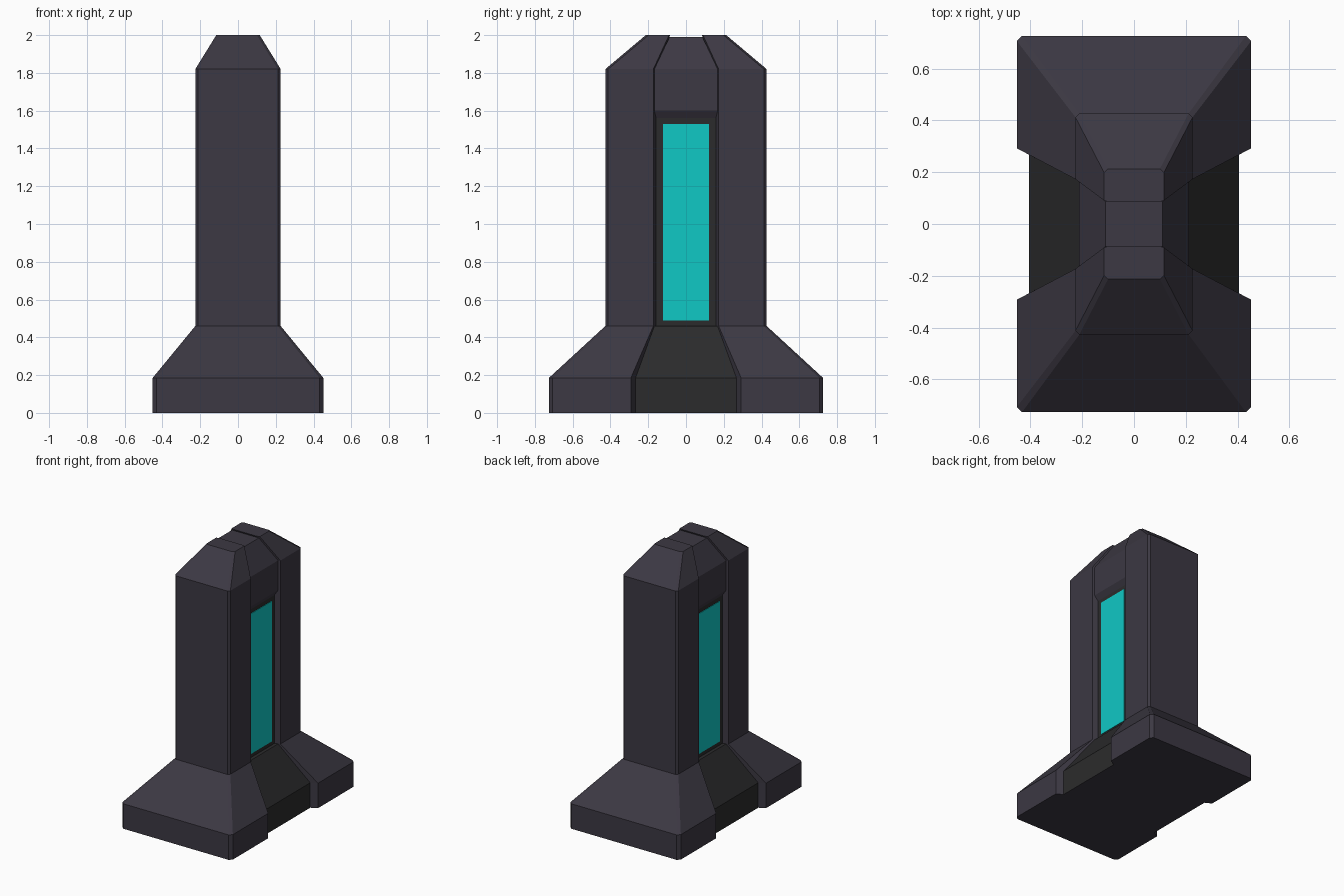
import bpy, bmesh

if "Cube" in bpy.data.objects:
    bpy.data.objects.remove(bpy.data.objects["Cube"])


def material(name, rgb):
    m = bpy.data.materials.new(name)
    m.diffuse_color = (*rgb, 1)
    m.use_nodes = True
    m.node_tree.nodes["Principled BSDF"].inputs["Base Color"].default_value = m.diffuse_color
    return m


BODY = material("dark_violet_metal", (0.045, 0.040, 0.056))
DARK = material("black_metal", (0.024, 0.024, 0.025))
GLOW = material("teal_light", (0.005, 0.58, 0.56))


def loft(name, rings, mats, band_mats=None):
    """Skin a stack of equal-length rings of points and cap both ends."""
    bm = bmesh.new()
    loops = [[bm.verts.new(p) for p in ring] for ring in rings]
    n = len(loops[0])
    for b, (lo, hi) in enumerate(zip(loops, loops[1:])):
        for i in range(n):
            j = (i + 1) % n
            f = bm.faces.new((lo[i], lo[j], hi[j], hi[i]))
            f.material_index = band_mats[b] if band_mats else 0
    bm.faces.new(loops[0][::-1])
    bm.faces.new(loops[-1])
    bmesh.ops.recalc_face_normals(bm, faces=bm.faces)
    mesh = bpy.data.meshes.new(name)
    bm.to_mesh(mesh)
    bm.free()
    for m in mats:
        mesh.materials.append(m)
    ob = bpy.data.objects.new(name, mesh)
    bpy.context.collection.objects.link(ob)
    return ob


def shell_ring(z, xw, yo, yi, xc, yc, c, side):
    """Outline of one end shell: chamfered outer corners, angled inner lips."""
    half = [(xc, yc), (xw, yi), (xw, yo - c), (xw - c, yo)]
    pts = half + [(-x, y) for x, y in reversed(half)]
    return [(x, side * y, z) for x, y in pts]


def rect_ring(z, x, y):
    return [(x, y, z), (-x, y, z), (-x, -y, z), (x, -y, z)]


# End shells: z, half width, outer y, inner y, lip x, lip y, chamfer
SHELL = [
    (0.00, 0.452, 0.726, 0.292, 0.400, 0.265, 0.020),
    (0.185, 0.452, 0.726, 0.292, 0.400, 0.265, 0.020),
    (0.46, 0.226, 0.427, 0.173, 0.180, 0.155, 0.015),
    (1.82, 0.226, 0.427, 0.173, 0.180, 0.155, 0.015),
    (2.00, 0.115, 0.213, 0.090, 0.090, 0.084, 0.015),
]
for label, side in (("front", -1), ("back", 1)):
    loft(f"{label}_shell", [shell_ring(*s, side) for s in SHELL], [BODY])

# Central core: dark flared foot, recessed window bay, violet cap
CORE = [
    (0.00, 0.405, 0.267), (0.185, 0.405, 0.267), (0.46, 0.212, 0.167),
    (0.461, 0.188, 0.160), (1.56, 0.188, 0.160), (1.60, 0.212, 0.167),
    (1.82, 0.212, 0.167), (1.99, 0.110, 0.087),
]
loft("core", [rect_ring(*r) for r in CORE], [BODY, DARK],
     [1, 1, 1, 1, 0, 0, 0])

# Glowing windows set into the bay on both sides
for label, side in (("right", 1), ("left", -1)):
    x0, x1 = side * 0.17, side * 0.192
    rings = [[(x0, y, z), (x1, y, z), (x1, -y, z), (x0, -y, z)]
             for y, z in ((0.123, 0.49), (0.123, 1.53))]
    loft(f"{label}_window", rings, [GLOW])
